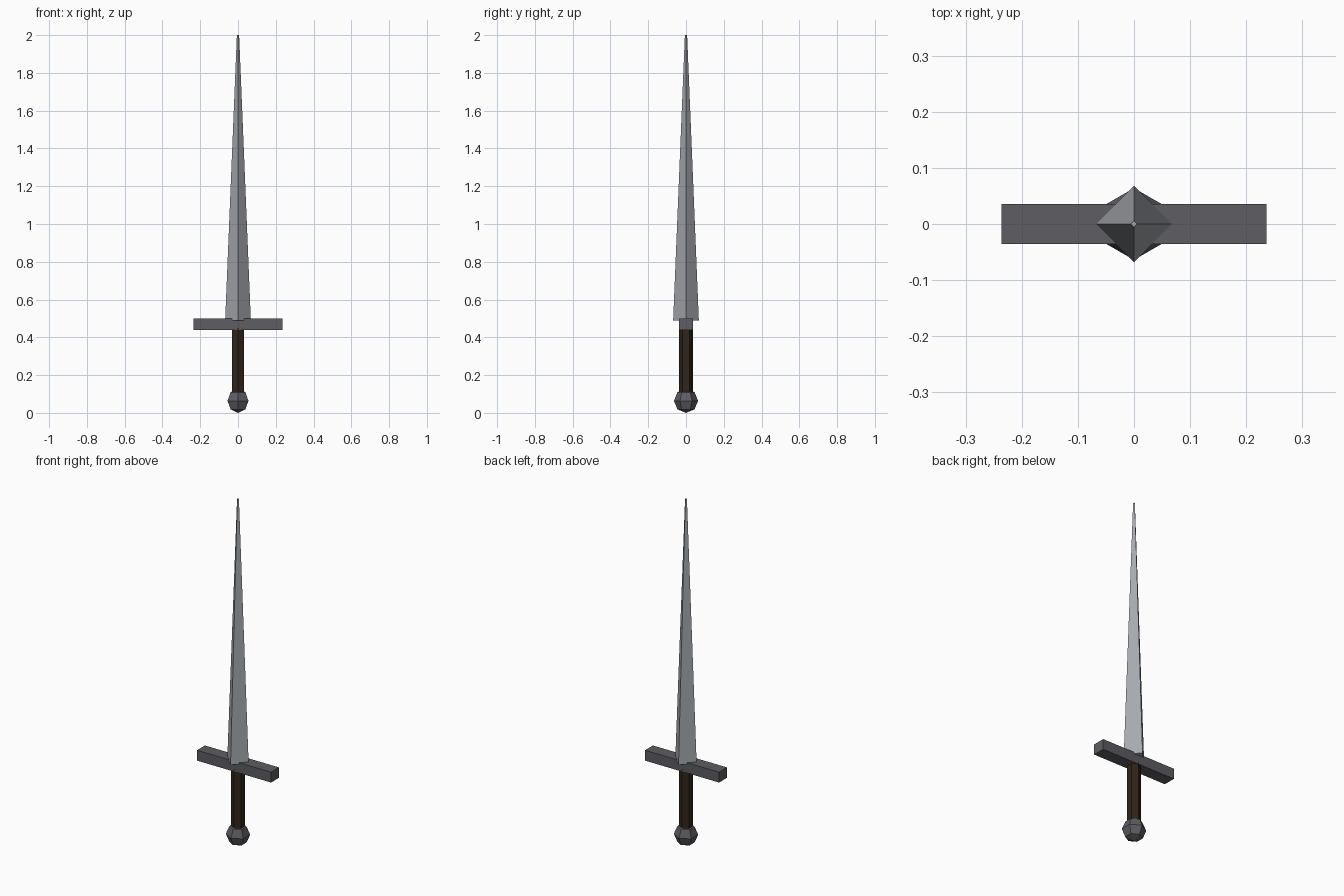
import bpy
from math import pi

if "Cube" in bpy.data.objects:
    bpy.data.objects.remove(bpy.data.objects["Cube"])


def finish(name, colour):
    """Name the active object and give it a plain colour."""
    obj = bpy.context.object
    obj.name = name
    mat = bpy.data.materials.new(name + "_material")
    mat.diffuse_color = (*colour, 1)
    mat.use_nodes = True
    mat.node_tree.nodes["Principled BSDF"].inputs["Base Color"].default_value = mat.diffuse_color
    obj.data.materials.append(mat)
    return obj


def tapered(name, sides, r1, r2, z1, z2, colour):
    """Faceted upright cone or prism with a corner on +y."""
    bpy.ops.mesh.primitive_cone_add(vertices=sides, radius1=r1, radius2=r2,
                                    depth=z2 - z1, location=(0, 0, (z1 + z2) / 2))
    return finish(name, colour)


STEEL = (0.38, 0.40, 0.43)
IRON = (0.11, 0.11, 0.125)
LEATHER = (0.03, 0.018, 0.01)

# Four-sided blade with a tiny blunt tip, and six-sided grip
tapered("blade", 4, 0.068, 0.006, 0.49, 2.0, STEEL)
tapered("grip", 6, 0.037, 0.037, 0.09, 0.45, LEATHER)

# Crossguard bar
bpy.ops.mesh.primitive_cube_add(size=1, location=(0, 0, 0.469))
guard = finish("crossguard", IRON)
guard.scale = (0.473, 0.072, 0.06)

# Faceted pommel, corners on the y axis
bpy.ops.mesh.primitive_uv_sphere_add(segments=6, ring_count=4, radius=0.064,
                                     location=(0, 0, 0.064))
pommel = finish("pommel", IRON)
corner = max(pommel.data.vertices, key=lambda v: v.co.y)
if abs(corner.co.x) > 0.001:
    pommel.rotation_euler.z = pi / 6
